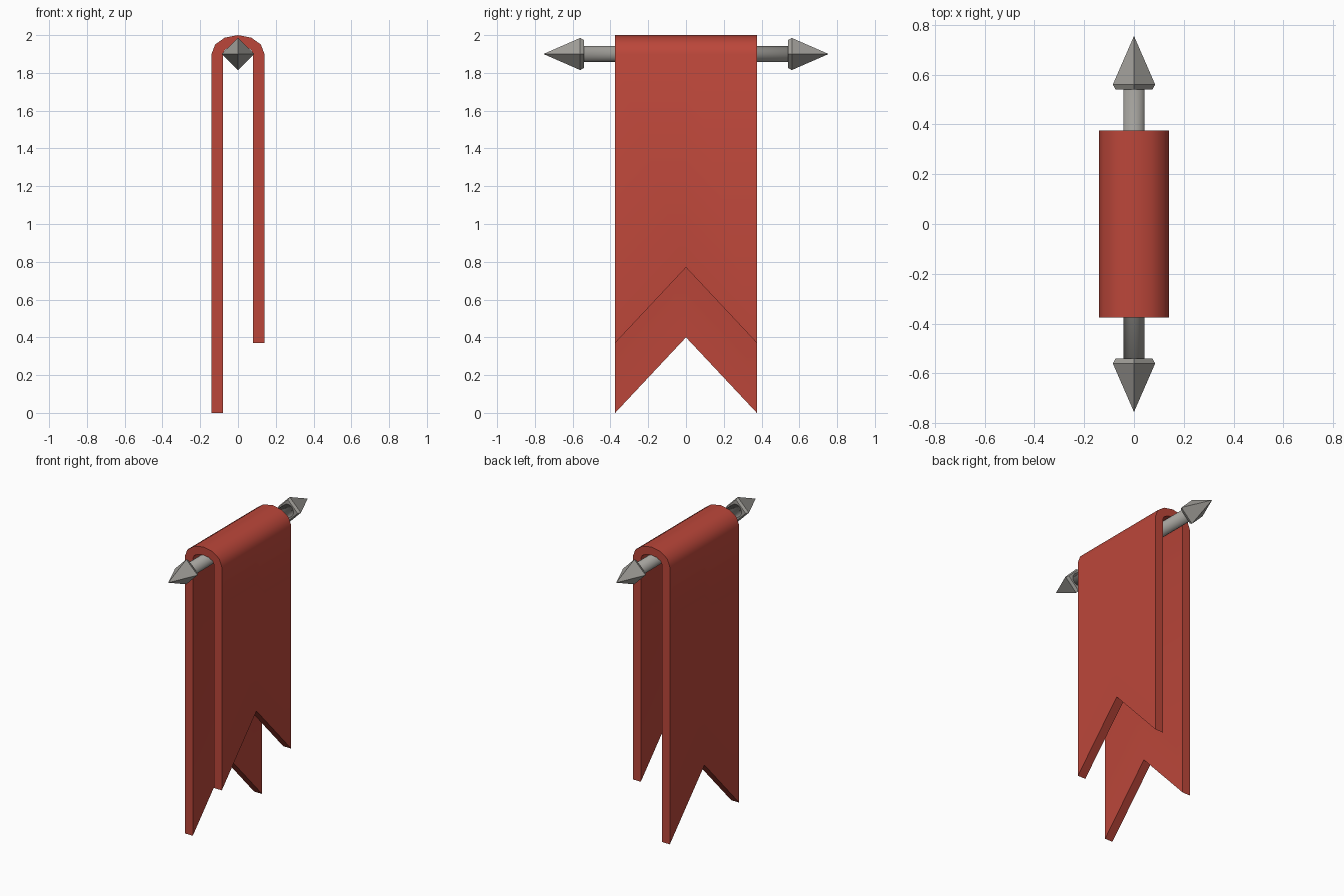
import bpy, bmesh, math

if "Cube" in bpy.data.objects:
    bpy.data.objects.remove(bpy.data.objects["Cube"])

ROD_Z = 1.9


def material(name, rgb):
    m = bpy.data.materials.new(name)
    m.diffuse_color = (*rgb, 1)
    m.use_nodes = True
    m.node_tree.nodes["Principled BSDF"].inputs["Base Color"].default_value = m.diffuse_color
    return m


RED = material("red cloth", (0.50, 0.062, 0.042))
GREY = material("grey metal", (0.36, 0.35, 0.325))


def finish(bm, name, mat, smooth_angle=None):
    bmesh.ops.recalc_face_normals(bm, faces=bm.faces)
    me = bpy.data.meshes.new(name)
    for f in bm.faces:
        f.smooth = smooth_angle is not None
    bm.to_mesh(me)
    bm.free()
    if smooth_angle is not None:
        me.set_sharp_from_angle(angle=math.radians(smooth_angle))
    me.materials.append(mat)
    ob = bpy.data.objects.new(name, me)
    bpy.context.collection.objects.link(ob)
    return ob


def strip(half_width, rise, left_z, right_z, steps=6):
    """Upside-down U: left end, arch over the rod, right end."""
    pts = [(-half_width, left_z)]
    for i in range(steps + 1):
        a = math.pi * (1 - i / steps)
        pts.append((half_width * math.cos(a), ROD_Z + rise * math.sin(a)))
    return pts + [(half_width, right_z)]


# Draped cloth: U section at both edges and the middle, where the ends are notched
bm = bmesh.new()
rows = []
for y, notch in ((-0.375, 0), (0, 0.4), (0.375, 0)):
    outer = strip(0.14, 0.10, notch, 0.37 + notch)
    inner = strip(0.08, 0.045, notch, 0.37 + notch)
    rows.append([bm.verts.new((x, y, z)) for x, z in outer + inner[::-1]])
n = len(rows[0])
for a, b in zip(rows, rows[1:]):
    for i in range(n):
        j = (i + 1) % n
        bm.faces.new((a[i], a[j], b[j], b[i]))
for row in (rows[0], rows[-1]):
    for i in range(n // 2 - 1):
        bm.faces.new((row[i], row[i + 1], row[n - 2 - i], row[n - 1 - i]))
finish(bm, "banner_cloth", RED, 40)

# Rod
bm = bmesh.new()
bmesh.ops.create_cone(bm, cap_ends=True, segments=16, radius1=0.043,
                      radius2=0.043, depth=1.10)
rod = finish(bm, "rod", GREY, 180)
rod.rotation_euler.x = math.pi / 2
rod.location.z = ROD_Z

# Four-sided pointed finials on both ends
for side, label in ((-1, "front"), (1, "back")):
    bm = bmesh.new()
    rings = []
    for y, r in ((0.54, 0.074), (0.56, 0.085)):
        rings.append([bm.verts.new((r * math.cos(k * math.pi / 2), side * y,
                                    ROD_Z + r * math.sin(k * math.pi / 2)))
                      for k in range(4)])
    tip = bm.verts.new((0, side * 0.755, ROD_Z))
    bm.faces.new(rings[0])
    for k in range(4):
        j = (k + 1) % 4
        bm.faces.new((rings[0][k], rings[0][j], rings[1][j], rings[1][k]))
        bm.faces.new((rings[1][k], rings[1][j], tip))
    finish(bm, label + "_finial", GREY)
